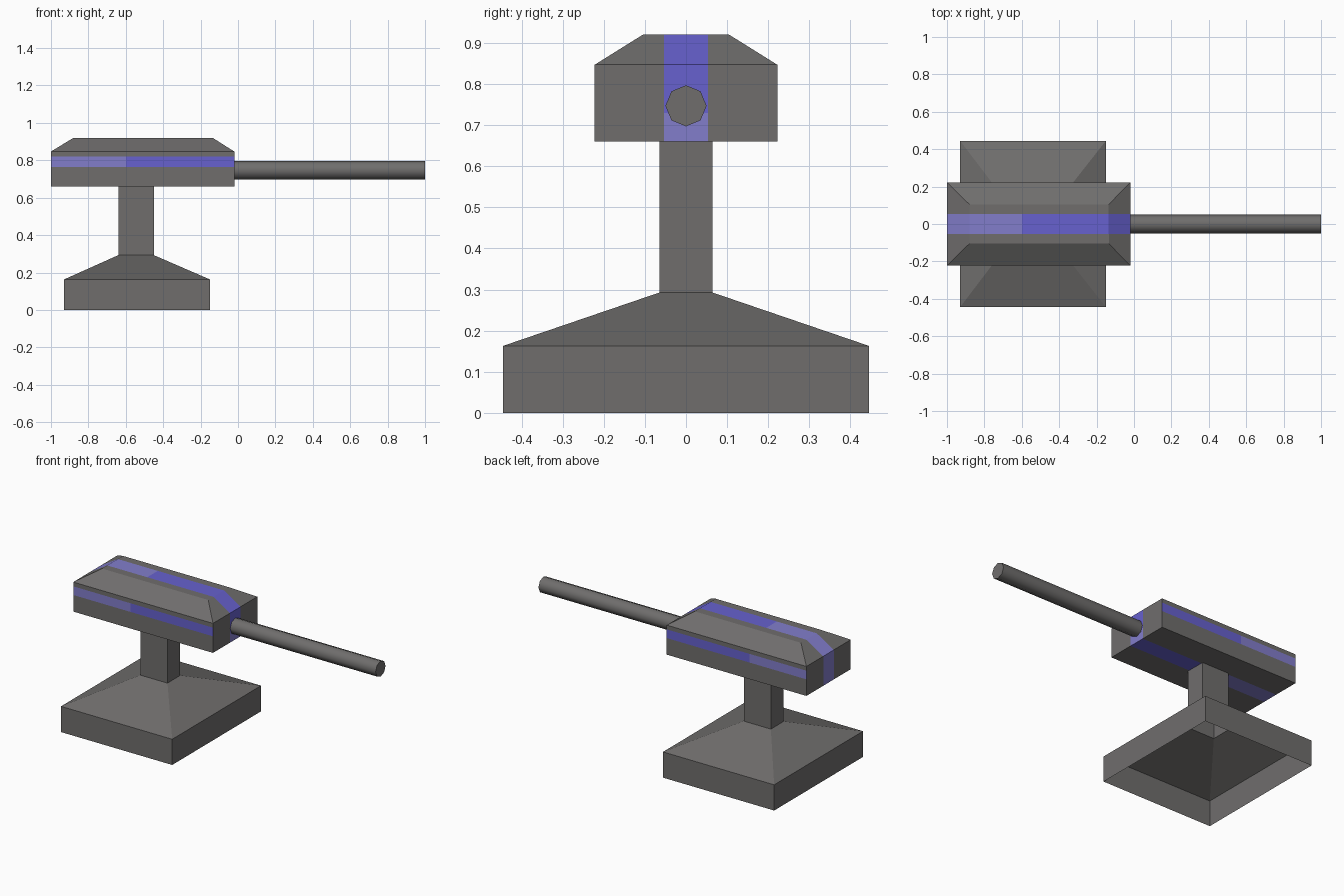
import bpy, bmesh, math
from mathutils import Matrix

if "Cube" in bpy.data.objects:
    bpy.data.objects.remove(bpy.data.objects["Cube"])


def material(name, colour):
    m = bpy.data.materials.new(name)
    m.diffuse_color = (*colour, 1)
    m.use_nodes = True
    m.node_tree.nodes["Principled BSDF"].inputs["Base Color"].default_value = m.diffuse_color
    return m


GREY = material("dark grey metal", (0.160, 0.155, 0.152))
BLUE = material("blue stripe", (0.135, 0.120, 0.62))
PALE = material("pale blue stripe", (0.225, 0.207, 0.60))


def finish(bm, name, mats):
    mesh = bpy.data.meshes.new(name)
    bm.normal_update()
    bm.to_mesh(mesh)
    bm.free()
    for m in mats:
        mesh.materials.append(m)
    obj = bpy.data.objects.new(name, mesh)
    bpy.context.collection.objects.link(obj)
    return obj


def loft(rings, capped):
    """Stack rectangles (x0, x1, half_y, z) into a shell."""
    bm = bmesh.new()
    loops = [[bm.verts.new(p) for p in ((x0, -h, z), (x1, -h, z), (x1, h, z), (x0, h, z))]
             for x0, x1, h, z in rings]
    for a, b in zip(loops, loops[1:]):
        for i in range(4):
            j = (i + 1) % 4
            bm.faces.new((a[i], a[j], b[j], b[i]))
    if capped:
        bm.faces.new(loops[0][::-1])
        bm.faces.new(loops[-1])
    return bm


# Hollow foot, sloped shoulder and column
finish(loft([(-0.93, -0.15, 0.445, 0), (-0.93, -0.15, 0.445, 0.163),
             (-0.64, -0.45, 0.064, 0.293), (-0.64, -0.45, 0.064, 0.66)], False),
       "stand", [GREY])

# Turret housing with sloped roof edges
bm = loft([(-1.0, -0.02, 0.222, 0.66), (-1.0, -0.02, 0.222, 0.847),
           (-0.88, -0.135, 0.105, 0.92)], True)

# Cut the stripe outlines, then colour the faces between them
for co, no in (((0, -0.053, 0), (0, 1, 0)), ((0, 0.053, 0), (0, 1, 0)),
               ((0, 0, 0.765), (0, 0, 1)), ((0, 0, 0.82), (0, 0, 1)),
               ((-0.6, 0, 0), (1, 0, 0)), ((0, 0, 0.73), (0, 0, 1))):
    bmesh.ops.bisect_plane(bm, geom=bm.verts[:] + bm.edges[:] + bm.faces[:],
                           plane_co=co, plane_no=no)
bm.normal_update()
for f in bm.faces:
    c = f.calc_center_median()
    side_band = abs(f.normal.y) > 0.9 and 0.765 < c.z < 0.82
    if abs(c.y) < 0.053 or side_band:
        low_front = f.normal.x > 0.9 and c.z < 0.73
        f.material_index = 2 if c.x < -0.6 or low_front else 1
finish(bm, "turret_housing", [GREY, BLUE, PALE])

# Eight-sided smooth barrel
bm = bmesh.new()
bmesh.ops.create_cone(bm, cap_ends=True, segments=8, radius1=0.05, radius2=0.05, depth=1.02,
                      matrix=Matrix.Translation((0.49, 0, 0.747)) @ Matrix.Rotation(math.pi / 2, 4, 'Y'))
barrel = finish(bm, "barrel", [GREY])
bpy.context.view_layer.objects.active = barrel
barrel.select_set(True)
bpy.ops.object.shade_smooth_by_angle(angle=math.radians(60))
